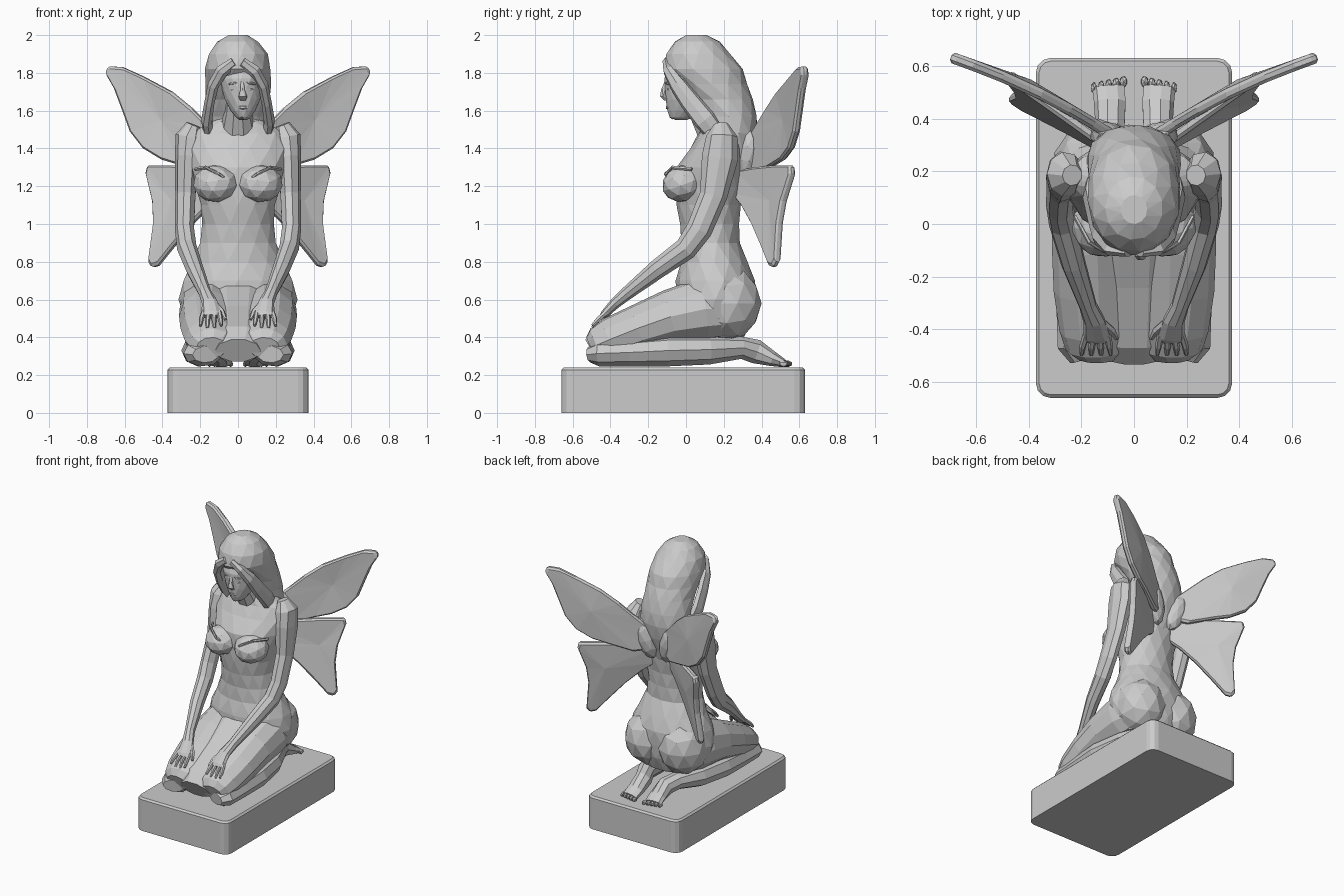
import bpy, bmesh, math
from mathutils import Vector, Euler


def finish(bm, name, mirror=False):
    bmesh.ops.recalc_face_normals(bm, faces=bm.faces)
    me = bpy.data.meshes.new(name)
    bm.to_mesh(me)
    bm.free()
    ob = bpy.data.objects.new(name, me)
    bpy.context.collection.objects.link(ob)
    if mirror:
        ob.modifiers.new("Mirror", 'MIRROR').use_mirror_merge = False
    return ob


def loft(name, pts, n=10, level=False, mirror=False):
    """Elliptical rings (x, y, z, a, b); level keeps the rings horizontal."""
    bm = bmesh.new()
    rings = []
    for i, (x, y, z, a, b) in enumerate(pts):
        u, v = Vector((1, 0, 0)), Vector((0, 1, 0))
        if not level:
            p, q = pts[max(i - 1, 0)], pts[min(i + 1, len(pts) - 1)]
            t = (Vector(q[:3]) - Vector(p[:3])).normalized()
            u = (u - t * u.dot(t)).normalized()
            v = t.cross(u)
        ring = []
        for k in range(n):
            w = 2 * math.pi * (k + 0.5 * (i % 2)) / n if level else 2 * math.pi * k / n
            ring.append(bm.verts.new(Vector((x, y, z)) + u * a * math.cos(w) + v * b * math.sin(w)))
        rings.append(ring)
    for i, (r, s) in enumerate(zip(rings, rings[1:])):
        for k in range(n):
            m = (k + 1) % n
            if not level:
                bm.faces.new((r[k], r[m], s[m], s[k]))
            elif i % 2 == 0:
                bm.faces.new((r[k], r[m], s[k]))
                bm.faces.new((r[m], s[m], s[k]))
            else:
                bm.faces.new((r[k], s[m], s[k]))
                bm.faces.new((r[k], r[m], s[m]))
    bm.faces.new(rings[0])
    bm.faces.new(rings[-1])
    return finish(bm, name, mirror)


def blob(name, loc, size, rot=(0, 0, 0), mirror=False, sub=2):
    bm = bmesh.new()
    bmesh.ops.create_icosphere(bm, subdivisions=sub, radius=1)
    m = Euler(rot).to_matrix()
    for v in bm.verts:
        v.co = Vector(loc) + m @ Vector([c * s for c, s in zip(v.co, size)])
    return finish(bm, name, mirror)


def wing(name, outline, depth, centre):
    """Wing outline in x-z, laid on a swept surface y = depth(x, z)."""
    bm = bmesh.new()
    c = bm.verts.new((centre[0], depth(*centre) + 0.015, centre[1]))
    vs = [bm.verts.new((x, depth(x, z), z)) for x, z in outline]
    for a, b in zip(vs, vs[1:] + vs[:1]):
        bm.faces.new((c, a, b))
    ob = finish(bm, name)
    s = ob.modifiers.new("Thickness", 'SOLIDIFY')
    s.thickness, s.offset = 0.042, 0
    b = ob.modifiers.new("Soft edge", 'BEVEL')
    b.width, b.segments, b.angle_limit = 0.012, 1, math.radians(50)
    ob.modifiers.new("Mirror", 'MIRROR').use_mirror_merge = False
    return ob


# Plinth with rounded corners
bm = bmesh.new()
bmesh.ops.create_cube(bm, size=1)
for v in bm.verts:
    v.co = Vector((v.co.x * 0.745, v.co.y * 1.29 - 0.015, (v.co.z + 0.5) * 0.24))
up = [e for e in bm.edges if abs(e.verts[0].co.z - e.verts[1].co.z) > 0.1]
bmesh.ops.bevel(bm, geom=up, offset=0.055, segments=3, profile=0.5, affect='EDGES')
rim = [e for e in bm.edges if all(v.co.z > 0.2 for v in e.verts)]
bmesh.ops.bevel(bm, geom=rim, offset=0.012, segments=1, affect='EDGES')
finish(bm, "plinth")

# Torso and hips
loft("torso", [(0, .19, .40, .2, .12), (0, .16, .5, .29, .19), (0, .155, .6, .315, .21),
               (0, .155, .7, .295, .21), (0, .15, .8, .245, .18), (0, .13, .9, .205, .155),
               (0, .125, 1.0, .19, .16), (0, .12, 1.1, .2, .17), (0, .125, 1.2, .225, .18),
               (0, .13, 1.3, .25, .18), (0, .165, 1.4, .27, .145), (0, .18, 1.48, .25, .115),
               (0, .17, 1.54, .15, .09), (0, .15, 1.57, .09, .08)], 14, True)
blob("buttock", (.135, .215, .58), (.175, .185, .2), mirror=True)
blob("bust", (.118, -.012, 1.215), (.12, .118, .098), (.35, 0, .15), True)
loft("bodice_edge", [(.02, -.06, 1.205, .008, .012), (.1, -.108, 1.265, .008, .01),
                     (.17, -.07, 1.30, .008, .01), (.225, .03, 1.29, .008, .01)], 5, mirror=True)

# Neck and face
loft("neck", [(0.01, .05, 1.7, .075, .08), (0, .09, 1.6, .075, .08), (0, .14, 1.5, .1, .09)], 10)
loft("face", [(.015, .02, 1.84, .1, .11), (.018, 0, 1.77, .115, .115), (.02, -.003, 1.72, .107, .11),
              (.024, -.003, 1.66, .096, .105), (.026, -.01, 1.60, .066, .09),
              (.028, -.025, 1.565, .04, .062), (.028, -.025, 1.55, .02, .03)], 14, True)
loft("nose", [(.022, -.105, 1.755, .009, .01), (.024, -.118, 1.71, .013, .014),
              (.026, -.122, 1.675, .023, .018), (.026, -.105, 1.655, .018, .01)], 6, True)
blob("lips", (.027, -.094, 1.617), (.03, .014, .014), sub=1)
blob("chin", (.028, -.07, 1.573), (.025, .02, .02), sub=1)
for s in (-1, 1):
    blob("brow", (.022 + s * .045, -.095, 1.745), (.035, .016, .009), (0, s * .15, s * .3), sub=1)
    blob("eye", (.022 + s * .045, -.088, 1.712), (.022, .014, .009), (0, 0, s * .3), sub=1)

# Long hair: cap narrowing down the back, with side locks
loft("hair", [(0, .055, 2.0, .05, .055), (0, .06, 1.965, .11, .12), (0, .065, 1.9, .158, .17),
              (0, .09, 1.82, .176, .212), (0, .135, 1.74, .176, .19), (0, .185, 1.66, .172, .17),
              (0, .225, 1.57, .178, .15), (0, .25, 1.48, .18, .128), (0, .25, 1.38, .16, .11),
              (0, .235, 1.28, .13, .09), (0, .22, 1.18, .09, .075), (0, .21, 1.08, .04, .05)], 13, True)
loft("side_lock", [(.02, -.105, 1.855, .03, .02), (.085, -.092, 1.81, .035, .03),
                   (.13, -.045, 1.74, .03, .045), (.15, .02, 1.65, .027, .055),
                   (.165, .1, 1.55, .03, .06), (.15, .18, 1.45, .03, .05)], 7, mirror=True)

# Arms, hands and fingers
loft("arm", [(.235, .185, 1.525, .04, .04), (.26, .19, 1.46, .072, .085), (.27, .18, 1.35, .064, .098),
             (.277, .145, 1.15, .055, .074), (.282, .07, .97, .052, .07), (.27, 0, .87, .053, .062),
             (.23, -.15, .762, .047, .052), (.175, -.31, .635, .034, .036),
             (.15, -.37, .585, .042, .03), (.14, -.43, .525, .054, .022),
             (.14, -.445, .51, .045, .015)], 9, mirror=True)
for i in range(4):
    tip = .445 + .012 * abs(i - 1.5)
    loft("finger", [(.1 + .027 * i, -.42, .535, .014, .015), (.093 + .034 * i, -.465, .495, .013, .014),
                    (.088 + .037 * i, -.495, tip, .008, .009)], 6, mirror=True)
loft("thumb", [(.12, -.375, .575, .017, .017), (.085, -.405, .535, .016, .016),
               (.066, -.435, .495, .008, .008)], 6, mirror=True)

# Folded legs
loft("thigh", [(.14, -.505, .345, .08, .06), (.14, -.47, .36, .12, .095), (.145, -.4, .39, .138, .115),
               (.155, -.25, .45, .15, .125), (.16, -.08, .51, .152, .145),
               (.155, .1, .55, .155, .17), (.15, .22, .55, .13, .15)], 11, mirror=True)
loft("lap", [(0, -.5, .33, .12, .07), (0, -.43, .37, .16, .1), (0, -.2, .47, .18, .11),
             (0, 0, .56, .2, .13)], 10)
loft("shin", [(.17, -.505, .31, .075, .045), (.185, -.46, .315, .105, .07), (.195, -.3, .32, .1, .075),
              (.195, -.1, .33, .105, .085), (.17, .12, .335, .09, .08), (.125, .29, .345, .06, .06),
              (.09, .37, .325, .058, .065), (.09, .46, .285, .062, .04),
              (.095, .52, .262, .062, .022)], 9, mirror=True)
for i in range(5):
    blob("toe", (.04 + .028 * i, .54 - .006 * i, .26), (.016 - .001 * i, .024, .018), mirror=True, sub=1)

# Wings
wing("upper_wing", [(.05, 1.42), (.15, 1.52), (.24, 1.61), (.35, 1.7), (.5, 1.78), (.61, 1.83),
                    (.685, 1.835), (.7, 1.8), (.655, 1.72), (.61, 1.6), (.57, 1.49), (.5, 1.4),
                    (.4, 1.34), (.3, 1.31), (.15, 1.26), (.05, 1.28)],
     lambda x, z: .335 + (x - .1) * .5 + .03 * math.sin(min(x / .7, 1) * math.pi), (.4, 1.55))
wing("lower_wing", [(.06, 1.28), (.2, 1.3), (.34, 1.31), (.475, 1.31), (.485, 1.27), (.45, 1.12),
                    (.445, 1.0), (.47, .8), (.455, .77), (.42, .78), (.34, .88), (.24, 1.0),
                    (.14, 1.1), (.06, 1.16)],
     lambda x, z: .30 + (x - .1) * .7 - (1.3 - z) * .15, (.34, 1.12))
blob("wing_root", (.09, .325, 1.35), (.07, .06, .15), (0, .3, .4), True)
